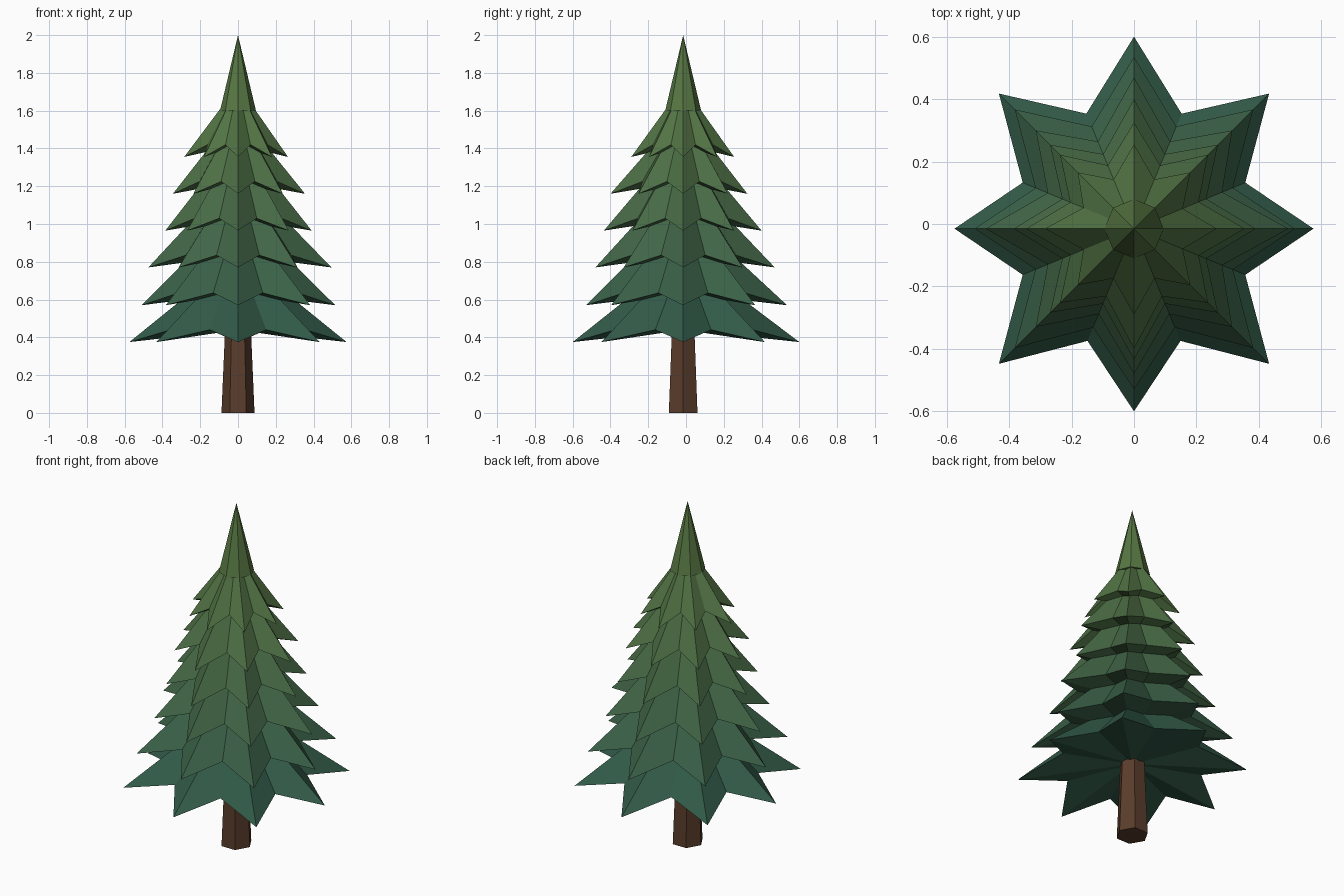
import bpy, bmesh
from math import sin, cos, pi

if "Cube" in bpy.data.objects:
    bpy.data.objects.remove(bpy.data.objects["Cube"])

CY = -0.015  # trunk axis sits slightly forward of centre


def material(name, rgb):
    m = bpy.data.materials.new(name)
    m.diffuse_color = (*rgb, 1)
    m.use_nodes = True
    m.node_tree.nodes["Principled BSDF"].inputs["Base Color"].default_value = m.diffuse_color
    return m


def add_cone(name, sides, r1, r2, z0, z1, mat):
    bpy.ops.mesh.primitive_cone_add(vertices=sides, radius1=r1, radius2=r2, depth=z1 - z0,
                                    location=(0, CY, (z0 + z1) / 2))
    ob = bpy.context.object
    ob.name = name
    ob.data.materials.append(mat)
    return ob


def add_tier(name, tips, z, apex, mat):
    """Eight-pointed drooping star: tips low, valleys raised, fanned to an apex and an under-centre."""
    bm = bmesh.new()
    top = bm.verts.new((0, CY, apex))
    under = bm.verts.new((0, CY, z + 0.065))
    ring = []
    for i in range(16):
        a = i * pi / 8
        if i % 2 == 0:
            r, h = tips[i // 2], z
        else:
            r = 0.325 * (tips[i // 2] + tips[(i // 2 + 1) % 8])
            h = z + 0.065
        ring.append(bm.verts.new((r * cos(a), CY + r * sin(a), h)))
    for i in range(16):
        a, b = ring[i], ring[(i + 1) % 16]
        bm.faces.new((a, b, top))
        bm.faces.new((b, a, under))
    me = bpy.data.meshes.new(name)
    bm.to_mesh(me)
    bm.free()
    me.materials.append(mat)
    bpy.context.collection.objects.link(bpy.data.objects.new(name, me))


# Trunk: tapered hexagon with corners on the x axis
trunk = add_cone("trunk", 6, 0.0875, 0.066, 0, 0.5, material("bark", (0.10, 0.046, 0.024)))
trunk.rotation_euler.z = pi / 6

# Foliage tiers: tip height, apex height, radii right / back / left / front / diagonals
LOW, HIGH = (0.032, 0.105, 0.066), (0.095, 0.185, 0.055)
tiers = [
    (0.375, 0.84, 0.575, 0.615, 0.575, 0.585, 0.612),
    (0.57, 1.08, 0.515, 0.55, 0.51, 0.515, 0.54),
    (0.77, 1.28, 0.495, 0.485, 0.475, 0.465, 0.445),
    (0.965, 1.46, 0.39, 0.415, 0.385, 0.42, 0.38),
    (1.16, 1.60, 0.355, 0.34, 0.345, 0.385, 0.335),
    (1.355, 1.735, 0.265, 0.27, 0.285, 0.275, 0.255),
]


def green(t):
    return material("needles", [a + (b - a) * t for a, b in zip(LOW, HIGH)])


for n, (z, apex, right, back, left, front, diag) in enumerate(tiers):
    tips = [right, diag, back, diag, left, diag, front, diag]
    add_tier(f"branch_tier_{n + 1}", tips, z, apex, green(n / 6))

# Pointed crown
add_cone("treetop", 8, 0.095, 0, 1.6, 2.0, green(1))
